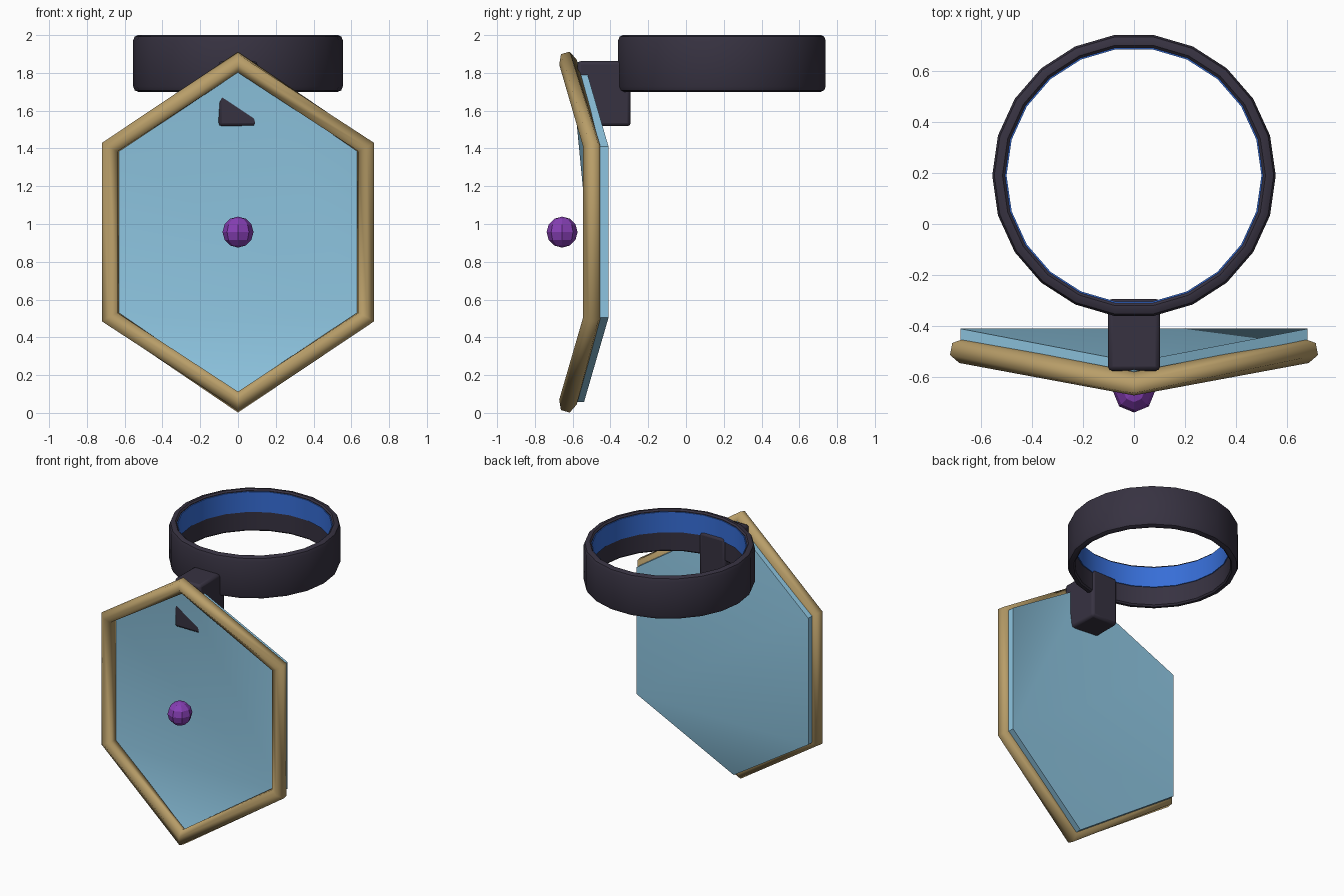
import bpy, math
from mathutils import Vector

if "Cube" in bpy.data.objects:
    bpy.data.objects.remove(bpy.data.objects["Cube"])

def material(name, rgb):
    m = bpy.data.materials.new(name)
    m.diffuse_color = (*rgb, 1)
    m.use_nodes = True
    m.node_tree.nodes["Principled BSDF"].inputs["Base Color"].default_value = m.diffuse_color
    return m

DARK = material("dark", (0.038, 0.032, 0.053))
GOLD = material("gold", (0.48, 0.34, 0.14))
GLASS = material("glass", (0.27, 0.56, 0.75))
BLUE = material("blue", (0.038, 0.156, 0.68))
PURPLE = material("purple", (0.24, 0.05, 0.46))

def finish(ob, mat, angle=None):
    ob.data.materials.append(mat)
    if angle:
        bpy.ops.object.select_all(action='DESELECT')
        ob.select_set(True)
        bpy.context.view_layer.objects.active = ob
        bpy.ops.object.shade_smooth_by_angle(angle=math.radians(angle))
    return ob

def mesh_object(name, verts, faces, mat, angle=None):
    me = bpy.data.meshes.new(name)
    me.from_pydata([tuple(v) for v in verts], [], faces)
    ob = bpy.data.objects.new(name, me)
    bpy.context.collection.objects.link(ob)
    return finish(ob, mat, angle)

def loops(n, k):
    """Quads joining n closed rings of k points into a closed tube."""
    return [(i * k + j, i * k + (j + 1) % k,
             (i + 1) % n * k + (j + 1) % k, (i + 1) % n * k + j)
            for i in range(n) for j in range(k)]

def lathe(name, profile, mat, centre_y=0.19, n=22):
    verts = [(r * math.cos(2 * math.pi * i / n),
              centre_y + r * math.sin(2 * math.pi * i / n), z)
             for i in range(n) for r, z in reversed(profile)]
    return mesh_object(name, verts, loops(n, len(profile)), mat, 35)

def hexagon(x, y_side, y_tip, z_tip, z_side, zc=0.957):
    """Bent hexagon: lower right, upper right, top, upper left, lower left, bottom."""
    return [Vector(p) for p in (
        (x, y_side, zc - z_side), (x, y_side, zc + z_side), (0, y_tip, zc + z_tip),
        (-x, y_side, zc + z_side), (-x, y_side, zc - z_side), (0, y_tip, zc - z_tip))]

# Head band with rounded rims
half = [(0.505, 0.14), (0.515, 0.15), (0.53, 0.15), (0.547, 0.142), (0.555, 0.122)]
band = [(r, 1.85 + h) for r, h in half] + [(r, 1.85 - h) for r, h in reversed(half)]
lathe("head_band", band, DARK)

# Blue liner inside the upper half of the band
lathe("band_liner", [(0.499, 1.84), (0.499, 1.985), (0.508, 1.985), (0.508, 1.84)], BLUE)

# Bracket joining band and visor
bpy.ops.mesh.primitive_cube_add(size=1, location=(0, -0.434, 1.69))
bracket = bpy.context.object
bracket.name = "bracket"
bracket.scale = (0.205, 0.282, 0.345)
bpy.ops.object.transform_apply(location=False, rotation=False, scale=True)
bevel = bracket.modifiers.new("bevel", 'BEVEL')
bevel.width, bevel.segments = 0.018, 2
finish(bracket, DARK, 35)

# Bent glass visor, fanned from its lower right corner
front = hexagon(0.68, -0.48, -0.61, 0.90, 0.452)
back = [p + Vector((0, 0.07, 0)) for p in front]
faces = [(0, i, i + 1) for i in range(1, 5)]
faces += [(6, i + 7, i + 6) for i in range(1, 5)]
faces += [(i, i + 6, (i + 1) % 6 + 6, (i + 1) % 6) for i in range(6)]
mesh_object("visor_glass", front + back, faces, GLASS, 35)

# Six-sided frame tube with mitred corners
path, r, verts = hexagon(0.675, -0.497, -0.625, 0.90, 0.45), 0.048, []
for i, p in enumerate(path):
    d_in = (p - path[i - 1]).normalized()
    d_out = (path[(i + 1) % 6] - p).normalized()
    out = (d_in - d_out).normalized()
    side = (d_in + d_out).normalized().cross(out)
    mitre = 1 / math.cos(d_in.angle(d_out) / 2)
    for j in range(6):
        a = math.radians(30 + 60 * j)
        verts.append(p + out * (r * mitre * math.cos(a)) + side * (r * math.sin(a)))
mesh_object("visor_frame", verts, [f[::-1] for f in loops(6, 6)], GOLD, 65)

# Faceted gem floating before the visor
bpy.ops.mesh.primitive_uv_sphere_add(segments=8, ring_count=6, radius=0.082,
                                     location=(0, -0.656, 0.957))
gem = bpy.context.object
gem.name = "gem"
finish(gem, PURPLE)
